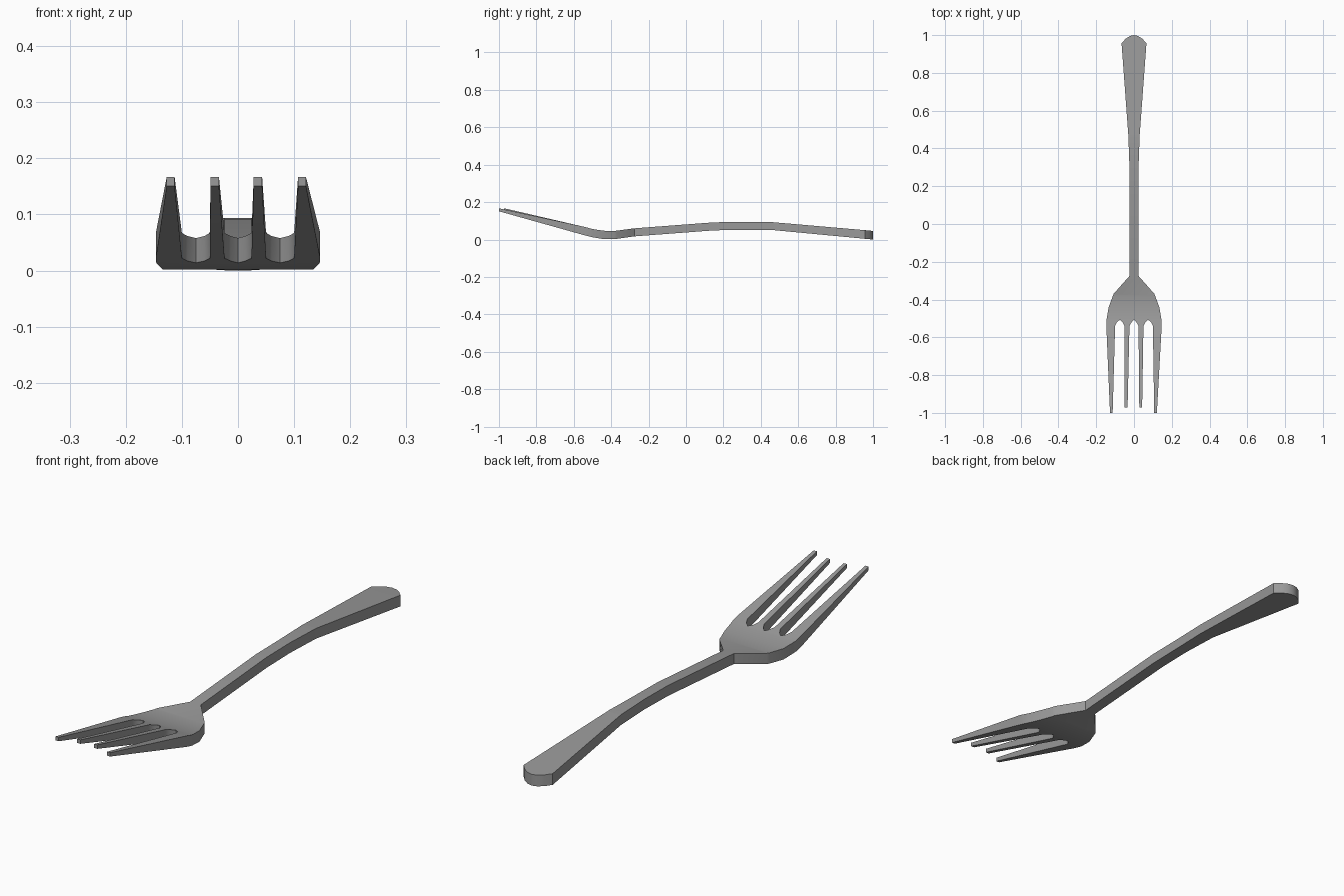
import bpy, bmesh, math

cube = bpy.data.objects.get("Cube")
if cube:
    bpy.data.objects.remove(cube, do_unlink=True)

steel = bpy.data.materials.new("grey steel")
steel.use_nodes = True
grey = (0.32, 0.32, 0.32, 1)
steel.diffuse_color = grey
steel.node_tree.nodes["Principled BSDF"].inputs["Base Color"].default_value = grey

# Side profile: y, underside z, upper z
PROFILE = [(-1, .151, .167), (-.54, .022, .067), (-.50, .012, .056), (-.44, .002, .047),
           (-.38, .002, .046), (-.275, .017, .060), (.15, .049, .092), (.30, .052, .094),
           (.46, .051, .093), (.957, .004, .050), (1, 0, .046)]

# Half outline from the handle end, round a side, to the middle slot
HALF = [(.022, .995), (.045, .98), (.066, .957), (.03, .47), (.024, .30),
        (.024, -.275), (.108, -.37), (.134, -.44), (.146, -.51), (.146, -.55),
        (.124, -1), (.110, -1), (.10, -.54), (.09, -.52), (.075, -.507), (.06, -.52),
        (.05, -.54), (.046, -.972), (.031, -.972), (.024, -.54), (.013, -.52)]
TIP_SHIFT = -.003
ROOT, INNER_TIP = -.55, -.972


def heights(x, y):
    # Shorter inner tines rise to the same height as the outer ones
    if abs(x) < .06 and y < ROOT:
        y = ROOT + (y - ROOT) * (-1 - ROOT) / (INNER_TIP - ROOT)
    y = min(max(y, -1), 1)
    for (y0, b0, t0), (y1, b1, t1) in zip(PROFILE, PROFILE[1:]):
        if y <= y1:
            f = (y - y0) / (y1 - y0)
            return b0 + f * (b1 - b0), t0 + f * (t1 - t0)


# Flat fork outline, mirrored about the centre line
outline = [(0, 1)] + HALF + [(0, -.507)] + [(-x, y) for x, y in reversed(HALF)]
bm = bmesh.new()
bm.faces.new([bm.verts.new((x + (TIP_SHIFT if y < -.9 else 0), y, 0)) for x, y in outline])

# Cut across at each bend, then thicken and bend to the profile
for y in [p[0] for p in PROFILE[1:-1]] + [ROOT]:
    bmesh.ops.bisect_plane(bm, geom=bm.verts[:] + bm.edges[:] + bm.faces[:], dist=1e-5,
                           plane_co=(0, y, 0), plane_no=(0, 1, 0))
under = bm.verts[:]
grown = bmesh.ops.extrude_face_region(bm, geom=bm.faces[:], use_keep_orig=True)
upper = [g for g in grown["geom"] if isinstance(g, bmesh.types.BMVert)]
for level, verts in enumerate((under, upper)):
    for v in verts:
        v.co.z = heights(v.co.x, v.co.y)[level]
bmesh.ops.recalc_face_normals(bm, faces=bm.faces[:])

mesh = bpy.data.meshes.new("fork")
bm.to_mesh(mesh)
bm.free()
mesh.materials.append(steel)
fork = bpy.data.objects.new("fork", mesh)
bpy.context.collection.objects.link(fork)

# Smooth along the bends, crisp at the rims
bpy.ops.object.select_all(action='DESELECT')
fork.select_set(True)
bpy.context.view_layer.objects.active = fork
bpy.ops.object.shade_smooth_by_angle(angle=math.radians(35))
